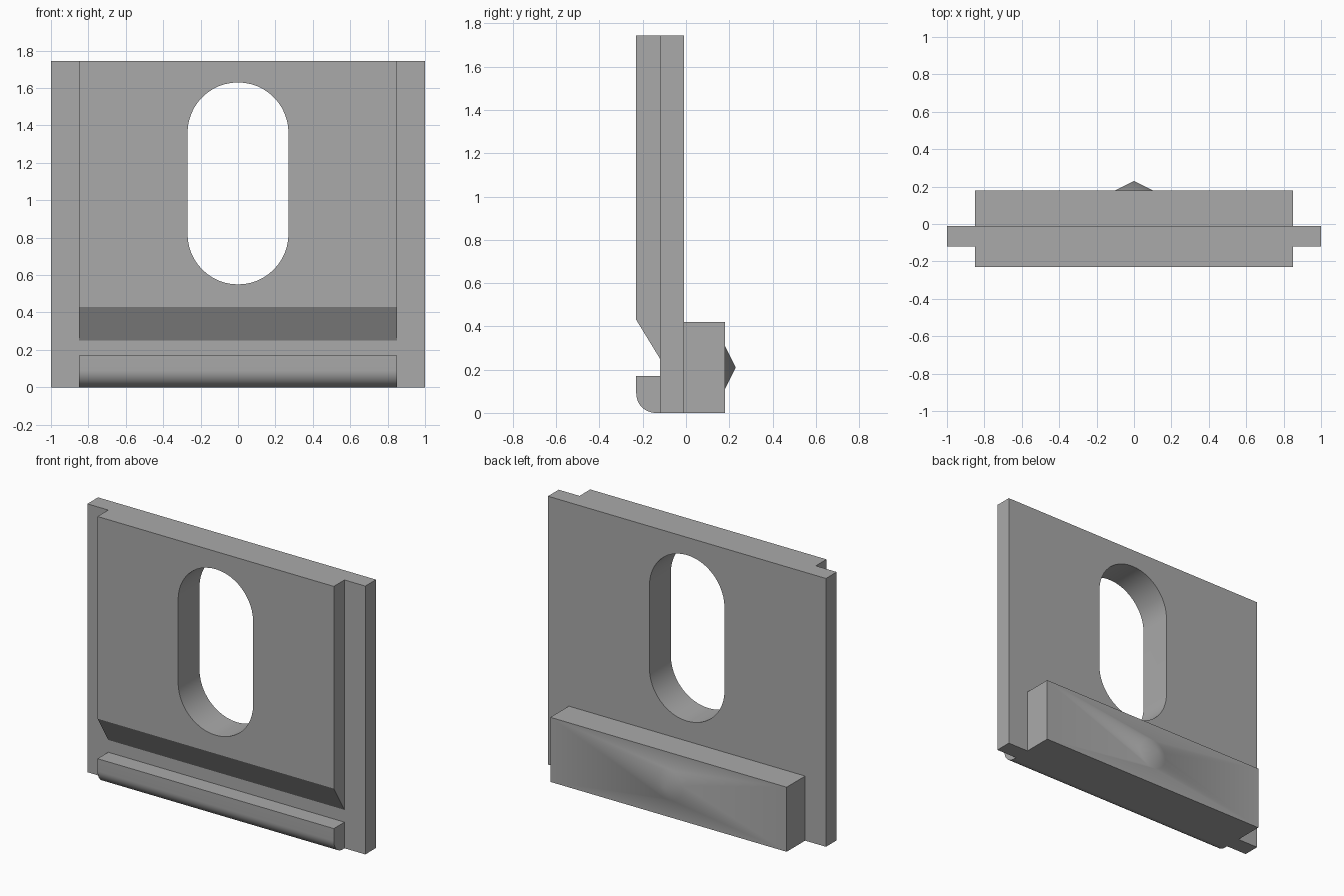
import bpy, bmesh, math
from mathutils import Matrix

if "Cube" in bpy.data.objects:
    bpy.data.objects.remove(bpy.data.objects["Cube"], do_unlink=True)

grey = bpy.data.materials.new("plain grey")
grey.use_nodes = True
color = (0.4, 0.4, 0.4, 1)
grey.diffuse_color = color
grey.node_tree.nodes["Principled BSDF"].inputs["Base Color"].default_value = color

HEIGHT, PLATE_HALF, CORE_HALF = 1.745, 1.0, 0.85
FRONT, STEP, BACK, REAR = -0.23, -0.12, -0.01, 0.18


def make_object(name, bm):
    bmesh.ops.recalc_face_normals(bm, faces=bm.faces[:])
    mesh = bpy.data.meshes.new(name)
    bm.to_mesh(mesh)
    bm.free()
    mesh.materials.append(grey)
    obj = bpy.data.objects.new(name, mesh)
    bpy.context.collection.objects.link(obj)
    return obj


def extrude(name, points, depth):
    """Close a 3D outline and extrude it along the given vector."""
    bm = bmesh.new()
    face = bm.faces.new([bm.verts.new(p) for p in points])
    result = bmesh.ops.extrude_face_region(bm, geom=[face])
    moved = [v for v in result["geom"] if isinstance(v, bmesh.types.BMVert)]
    bmesh.ops.translate(bm, verts=moved, vec=depth)
    return make_object(name, bm)


def arc(cx, cz, r, start, end, steps):
    return [(cx + r * math.cos(math.radians(start + (end - start) * i / steps)),
             cz + r * math.sin(math.radians(start + (end - start) * i / steps)))
            for i in range(steps + 1)]


def combine(target, tool, operation):
    """Apply a boolean and discard the tool."""
    mod = target.modifiers.new(operation, "BOOLEAN")
    mod.operation, mod.object, mod.solver = operation, tool, "EXACT"
    bpy.context.view_layer.objects.active = target
    bpy.ops.object.modifier_apply(modifier=mod.name)
    bpy.data.objects.remove(tool, do_unlink=True)


# Wide back plate with exposed side flanges
plate_outline = [(-PLATE_HALF, STEP), (PLATE_HALF, STEP), (PLATE_HALF, BACK), (-PLATE_HALF, BACK)]
body = extrude("slotted_plate", [(x, y, 0) for x, y in plate_outline], (0, 0, HEIGHT))

# Core side profile: raised panel, groove, rounded lip and rear block
r = 0.09
profile = [(BACK, HEIGHT), (FRONT, HEIGHT), (FRONT, 0.43), (STEP, 0.25), (STEP, 0.17), (FRONT, 0.17)]
profile += arc(FRONT + r, r, r, 180, 270, 12)
profile += [(REAR, 0), (REAR, 0.42), (BACK, 0.42)]
core = extrude("core", [(-CORE_HALF, y, z) for y, z in profile], (2 * CORE_HALF, 0, 0))
combine(body, core, "UNION")

# Long rounded slot through the panel
slot_r = 0.27
outline = arc(0, 1.36, slot_r, 0, 180, 24) + arc(0, 0.82, slot_r, 180, 360, 24)
slot = extrude("slot_cutter", [(x, -0.5, z) for x, z in outline], (0, 1, 0))
combine(body, slot, "DIFFERENCE")

# Conical locating point on the rear block
bm = bmesh.new()
tip, sink = 0.23, 0.02
slope = 0.1 / (tip - REAR)
bmesh.ops.create_cone(bm, cap_ends=True, segments=32, radius2=0,
                      radius1=slope * (tip - REAR + sink), depth=tip - REAR + sink,
                      matrix=Matrix.Translation((0, (tip + REAR - sink) / 2, 0.21))
                      @ Matrix.Rotation(-math.pi / 2, 4, "X"))
combine(body, make_object("rear_point", bm), "UNION")

# Merge coplanar fragments, then shade curves smooth
bm = bmesh.new()
bm.from_mesh(body.data)
bmesh.ops.remove_doubles(bm, verts=bm.verts[:], dist=0.0001)
bmesh.ops.dissolve_limit(bm, angle_limit=0.01, verts=bm.verts[:], edges=bm.edges[:])
bm.to_mesh(body.data)
bm.free()
bpy.ops.object.select_all(action="DESELECT")
body.select_set(True)
bpy.context.view_layer.objects.active = body
bpy.ops.object.shade_smooth_by_angle(angle=math.radians(30))
